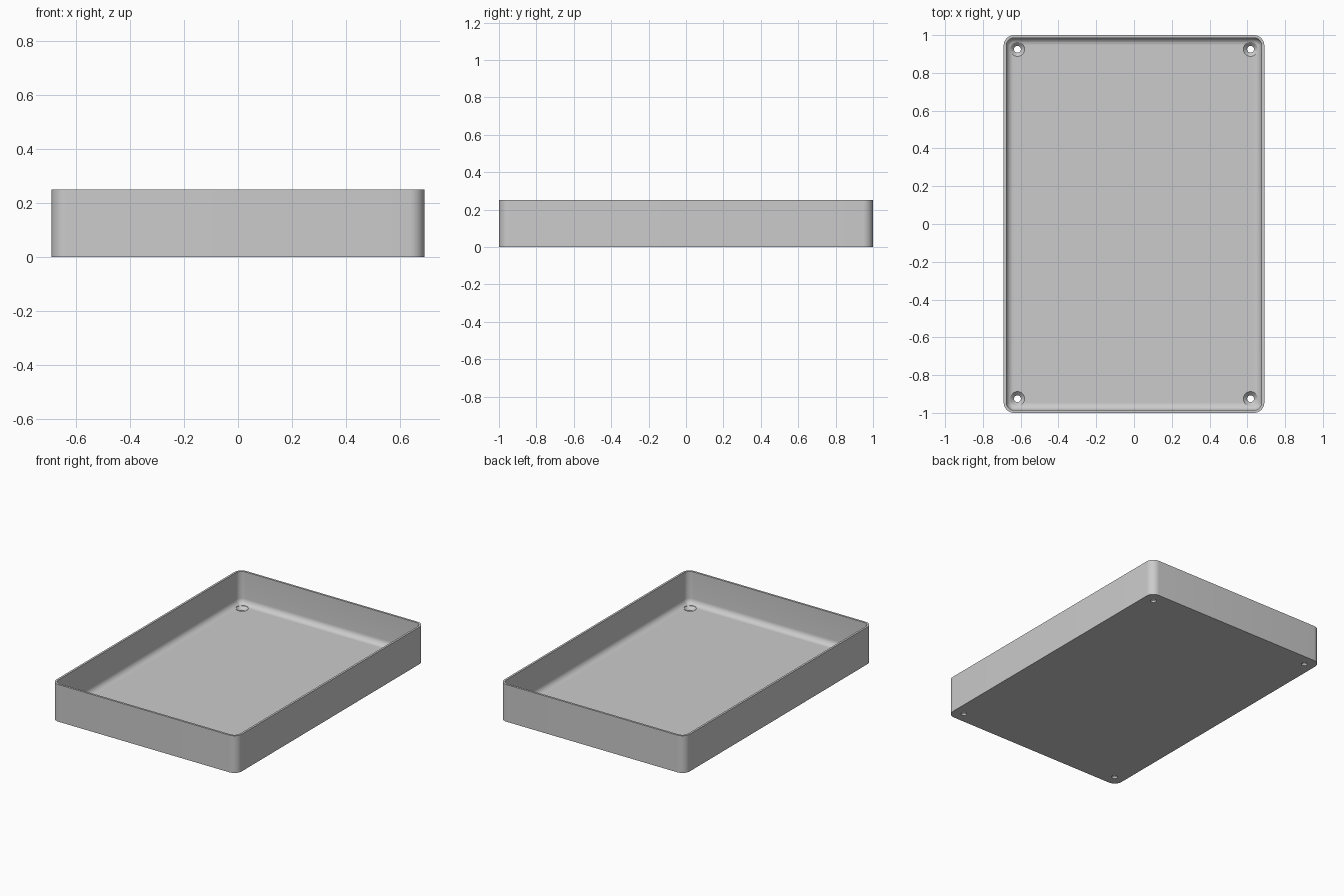
import bpy, bmesh, math

old = bpy.data.objects.get("Cube")
if old:
    bpy.data.objects.remove(old, do_unlink=True)

HX, HY, H = 0.69, 1.0, 0.25      # half sizes and height
R, WALL, FLOOR, FILLET = 0.055, 0.014, 0.032, 0.038

grey = bpy.data.materials.new("plain grey")
grey.use_nodes = True
grey.diffuse_color = (0.6, 0.6, 0.6, 1)
grey.node_tree.nodes["Principled BSDF"].inputs["Base Color"].default_value = grey.diffuse_color


def rounded_ring(bm, inset, z, steps=10):
    """Rounded rectangle of vertices, offset inwards."""
    r = R - inset
    verts = []
    for i, (sx, sy) in enumerate(((1, 1), (-1, 1), (-1, -1), (1, -1))):
        for s in range(steps + 1):
            a = math.pi / 2 * (i + s / steps)
            verts.append(bm.verts.new((sx * (HX - R) + r * math.cos(a),
                                       sy * (HY - R) + r * math.sin(a), z)))
    return verts


def finish(name, bm):
    bmesh.ops.recalc_face_normals(bm, faces=bm.faces)
    mesh = bpy.data.meshes.new(name)
    bm.to_mesh(mesh)
    bm.free()
    mesh.materials.append(grey)
    obj = bpy.data.objects.new(name, mesh)
    bpy.context.collection.objects.link(obj)
    return obj


# Tray: wall section swept around the rounded outline, filleted into the floor
section = [(0, 0), (0, H), (WALL, H)]
for k in range(9):
    a = math.pi / 2 * k / 8
    section.append((WALL + FILLET * (1 - math.cos(a)),
                    FLOOR + FILLET * (1 - math.sin(a))))
bm = bmesh.new()
rings = [rounded_ring(bm, *p) for p in section]
for lo, hi in zip(rings, rings[1:]):
    n = len(lo)
    for i in range(n):
        j = (i + 1) % n
        bm.faces.new((lo[i], lo[j], hi[j], hi[i]))
bm.faces.new(rings[0])
bm.faces.new(rings[-1])
tray = finish("tray", bm)

# Countersunk screw holes in the four corners
profile = [(0.018, -0.05), (0.018, 0.012), (0.038, FLOOR), (0.038, 0.09)]
bm = bmesh.new()
SIDES = 32
for sx in (-1, 1):
    for sy in (-1, 1):
        loops = [[bm.verts.new((sx * 0.617 + r * math.cos(math.tau * i / SIDES),
                                sy * 0.925 + r * math.sin(math.tau * i / SIDES), z))
                  for i in range(SIDES)] for r, z in profile]
        for lo, hi in zip(loops, loops[1:]):
            for i in range(SIDES):
                j = (i + 1) % SIDES
                bm.faces.new((lo[i], lo[j], hi[j], hi[i]))
        bm.faces.new(loops[0])
        bm.faces.new(loops[-1])
cutter = finish("screw_hole_cutter", bm)

cut = tray.modifiers.new("screw holes", "BOOLEAN")
cut.operation = "DIFFERENCE"
cut.solver = "EXACT"
cut.object = cutter
bpy.ops.object.select_all(action="DESELECT")
tray.select_set(True)
bpy.context.view_layer.objects.active = tray
bpy.ops.object.modifier_apply(modifier=cut.name)
bpy.data.objects.remove(cutter, do_unlink=True)
bpy.ops.object.shade_smooth_by_angle(angle=math.radians(30))
